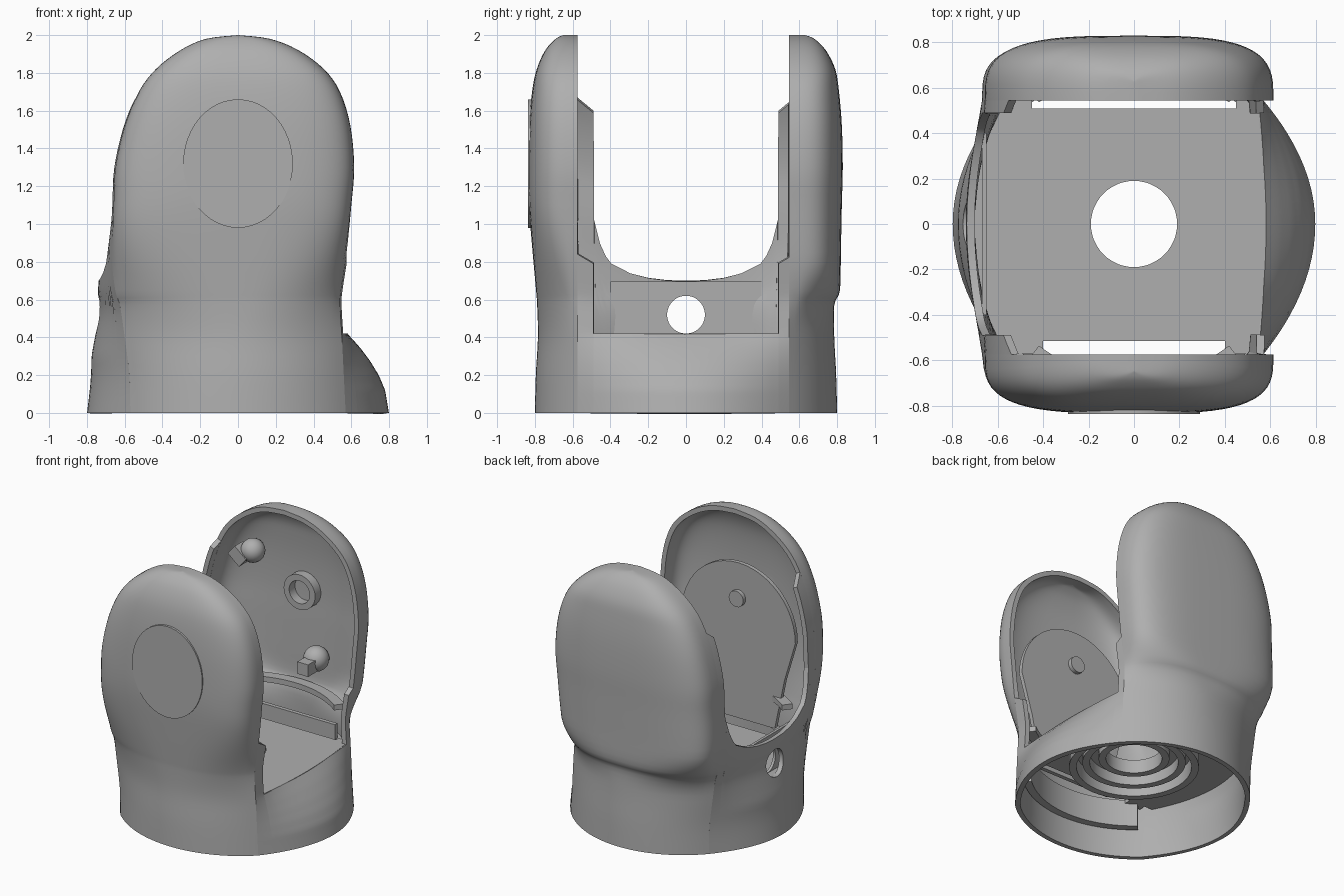
import bpy, bmesh, math
from mathutils import Matrix, Vector

if "Cube" in bpy.data.objects:
    bpy.data.objects.remove(bpy.data.objects["Cube"], do_unlink=True)

grey = bpy.data.materials.new("plain grey")
grey.use_nodes = True
grey.diffuse_color = (0.43, 0.43, 0.43, 1)
grey.node_tree.nodes["Principled BSDF"].inputs["Base Color"].default_value = grey.diffuse_color
parts = []

# Shell key sections: height, right edge, left edge, front depth, back depth
KEYS = [(0, .57, .57, .80, .80), (.2, .56, .575, .795, .795), (.4, .55, .60, .784, .785),
        (.57, .54, .625, .788, .785), (.65, .545, .65, .794, .815), (.85, .575, .67, .812, .82),
        (1.1, .60, .66, .832, .825), (1.3, .615, .65, .835, .83), (1.52, .595, .60, .83, .825),
        (1.7, .54, .525, .815, .81), (1.82, .455, .435, .79, .79), (1.92, .32, .305, .745, .74),
        (1.98, .17, .17, .69, .68), (2, 0, 0, .65, .63)]
RIM = {-1: .575, 1: .545}
SHELL = .035


def lerp_table(table, x, col=1):
    for a, b in zip(table, table[1:]):
        if x <= b[0]:
            return a[col] + (b[col] - a[col]) * (x - a[0]) / (b[0] - a[0])
    return table[-1][col]


def refine(keys, steps=4):
    """Smooth spline through the key sections."""
    rows = []
    for i in range(len(keys) - 1):
        p = [Vector(keys[min(max(i + k, 0), len(keys) - 1)]) for k in (-1, 0, 1, 2)]
        for s in range(steps):
            t = s / steps
            rows.append(p[1] + (p[2] - p[0]) * (t / 2)
                        + (p[0] * 2 - p[1] * 5 + p[2] * 4 - p[3]) * (t * t / 2)
                        + (p[1] * 3 - p[0] - p[2] * 3 + p[3]) * (t ** 3 / 2))
    return rows + [Vector(keys[-1])]


ROWS = refine(KEYS)


def finish(name, bm):
    mesh = bpy.data.meshes.new(name)
    bm.to_mesh(mesh)
    bm.free()
    ob = bpy.data.objects.new(name, mesh)
    bpy.context.collection.objects.link(ob)
    mesh.materials.append(grey)
    parts.append(ob)
    return ob


def bake(ob):
    dg = bpy.context.evaluated_depsgraph_get()
    mesh = bpy.data.meshes.new_from_object(ob.evaluated_get(dg))
    ob.modifiers.clear()
    ob.data = mesh


def loft(name, grid, flip):
    bm = bmesh.new()
    vs = [[bm.verts.new(p) for p in row] for row in grid]
    for a, b in zip(vs, vs[1:]):
        for j in range(len(a) - 1):
            quad = [a[j], a[j + 1], b[j + 1], b[j]]
            bm.faces.new(quad[::-1] if flip else quad)
    bmesh.ops.remove_doubles(bm, verts=bm.verts, dist=0.0005)
    ob = finish(name, bm)
    mod = ob.modifiers.new("shell", 'SOLIDIFY')
    mod.thickness, mod.offset = SHELL, -1
    bake(ob)
    return ob


def extrude(name, pts, depth):
    """Closed polygon pushed along the depth vector."""
    bm = bmesh.new()
    face = bm.faces.new([bm.verts.new(p) for p in pts])
    out = bmesh.ops.extrude_face_region(bm, geom=[face])["geom"]
    bmesh.ops.translate(bm, vec=depth, verts=[v for v in out if isinstance(v, bmesh.types.BMVert)])
    bmesh.ops.recalc_face_normals(bm, faces=bm.faces)
    return finish(name, bm)


def sector(name, sign, r_in, r_out, spread, z, height):
    """Arc-shaped slab centred on the front or back."""
    angles = [math.radians(spread) * (i / 10 - 1) for i in range(21)]
    pts = [(r_out * math.sin(a), sign * r_out * math.cos(a), z) for a in angles]
    pts += [(r_in * math.sin(a), sign * r_in * math.cos(a), z) for a in reversed(angles)]
    return extrude(name, pts, (0, 0, height))


def box(name, centre, size, turn=0):
    bm = bmesh.new()
    m = Matrix.Translation(centre) @ Matrix.Rotation(turn, 4, 'Y') @ Matrix.Diagonal((*size, 1))
    bmesh.ops.create_cube(bm, size=1, matrix=m)
    return finish(name, bm)


def ring(name, centre, r_in, r_out, height, axis='Z', n=48):
    """Square-section ring, or a solid disc when r_in is zero."""
    bm = bmesh.new()
    turn = Matrix.Rotation(math.pi / 2, 4, axis) if axis != 'Z' else Matrix()
    m = Matrix.Translation(centre) @ turn
    h = height / 2
    prof = [(r_in, -h), (r_out, -h), (r_out, h), (r_in, h)]
    loops = [[bm.verts.new(m @ Vector((r * math.cos(a), r * math.sin(a), z))) for r, z in prof]
             for a in (math.tau * i / n for i in range(n))]
    for i in range(n):
        a, b = loops[i], loops[(i + 1) % n]
        for k in range(4):
            bm.faces.new([a[k], b[k], b[(k + 1) % 4], a[(k + 1) % 4]])
    bmesh.ops.remove_doubles(bm, verts=bm.verts, dist=0.0001)
    bmesh.ops.dissolve_degenerate(bm, edges=bm.edges, dist=0.0001)
    bmesh.ops.recalc_face_normals(bm, faces=bm.faces)
    return finish(name, bm)


def dome(name, centre, radius):
    bm = bmesh.new()
    bmesh.ops.create_uvsphere(bm, u_segments=20, v_segments=12, radius=radius,
                              matrix=Matrix.Translation(centre))
    return finish(name, bm)


def cut(ob, centre, radius, axis):
    cutter = ring("cutter", centre, 0, radius, 0.4, axis)
    cutter.hide_render = True
    mod = ob.modifiers.new("hole", 'BOOLEAN')
    mod.object, mod.operation = cutter, 'DIFFERENCE'
    bake(ob)
    parts.remove(cutter)
    bpy.data.objects.remove(cutter, do_unlink=True)


# Two upright arms, circular at the foot and boxier above
def arm(name, sign, col, blend_from, blend_to):
    n, grid, fan = 32, [], math.radians(45)
    for row in ROWS:
        z, right, left = row[:3]
        depth = row[col] - RIM[sign]
        w = min(max((z - blend_from) / (blend_to - blend_from), 0), 1)
        w = w * w * (3 - 2 * w)
        line = []
        for j in range(n + 1):
            t = math.pi * j / n
            c = 0 if j * 2 == n else math.cos(t)
            s = 0 if j in (0, n) else math.sin(t)
            phi = fan * (1 - 2 * j / n)
            x = math.sin(phi) / math.sin(fan) * (1 - w) + math.copysign(abs(c) ** .6, c) * w
            y = (math.cos(phi) - math.cos(fan)) / (1 - math.cos(fan)) * (1 - w) + s ** .6 * w
            line.append((x * (right if x > 0 else left), sign * (RIM[sign] + depth * y),
                         min(max(z, 0), 2)))
        grid.append(line)
    return loft(name, grid, sign < 0)


arm("front_arm", -1, 3, .35, 1.1)
arm("back_arm", 1, 4, .45, .8)

# Side walls joining the arms: low on one side, high U shape on the other
BULGE = {1: [(0, .229), (.12, .215), (.2, .185), (.28, .14), (.35, .09), (.42, .03), (2, .03)],
         -1: [(0, .229), (.3, .19), (.5, .125), (.7, .08), (1, .02), (2, .01)]}
LOW_TOP = [(0, .42), (.5, .42)]
LOW_POST_TOP = [(.49, .79), (.575, .84)]
HIGH_TOP = [(0, .70), (.1, .703), (.2, .715), (.3, .74), (.4, .79), (.45, .86), (.49, 1.02)]
HIGH_POST_TOP = [(.49, 1.6), (.575, 1.67)]


def side_x(sign, y, z):
    edge = lerp_table(ROWS, z, 1 if sign > 0 else 2)
    rim = RIM[1 if y > 0 else -1]
    return sign * (edge + lerp_table(BULGE[sign], z) * (1 - (y / rim) ** 2))


def side_wall(name, sign, ys, top, steps=20):
    grid = []
    for k in range(steps + 1):
        line = []
        for y in ys:
            z = lerp_table(top, abs(y)) * k / steps
            line.append((side_x(sign, y, z), y, z))
        grid.append(line)
    return loft(name, grid, sign < 0)


half = [0, .05, .1, .15, .2, .25, .3, .35, .4, .43, .46, .49]
span = [-y for y in half[:0:-1]] + half
side_wall("low_side_wall", 1, span, LOW_TOP)
high_wall = side_wall("high_side_wall", -1, span, HIGH_TOP)
cut(high_wall, (-.72, 0, .52), .1, 'Y')
for side, top in ((1, LOW_POST_TOP), (-1, HIGH_POST_TOP)):
    side_wall("front_rim_post", side, [-.575, -.53, -.49], top, 32)
    side_wall("back_rim_post", side, [.49, .52, .545], top, 32)

# Flat lining of the high wall
lining = box("wall_lining", (-.66, 0, .55), (.02, .8, .29))
cut(lining, (-.66, 0, .52), .1, 'Y')

# Floor plate with a round centre hole, and shelves beside the slots
ys = [-.515 + i * 1.025 / 20 for i in range(21)]
edge = [(side_x(1, y, .4) - .015, y, .37) for y in ys]
edge += [(side_x(-1, y, .4) + .015, y, .37) for y in reversed(ys)]
floor = extrude("floor_plate", edge, (0, 0, .05))
cut(floor, (0, 0, .4), .19, 'Z')
for sx in (-1, 1):
    box("front_shelf", (sx * .465, -.54, .395), (.13, .06, .045))
    box("back_shelf", (sx * .49, .52, .395), (.08, .05, .045))

# Rings under the floor
ring("outer_socket_ring", (0, 0, .32), .39, .44, .13)
ring("middle_socket_ring", (0, 0, .335), .30, .35, .09)
ring("inner_socket_ring", (0, 0, .35), .19, .24, .06)

# Thickened foot lining and the curved ledge inside each arm
for sign, side in ((-1, "front"), (1, "back")):
    sector(side + "_foot_lining", sign, .70, .755, 42, .2, .2)
    sector(side + "_cavity_ledge", sign, .68, .755, 38, .62, .04)

# Oval cover on the front arm
oval = [(.29 * math.cos(a), -.837, 1.32 + .34 * math.sin(a))
        for a in (math.tau * i / 48 for i in range(48))]
extrude("front_cover", oval, (0, .04, 0))

# Arched panel with a pin inside the front arm
arch = [(-.38, -.65, .8), (-.3, -.65, .42), (.3, -.65, .42), (.38, -.65, .8)]
arch += [(.47 * math.cos(a), -.65, 1.1 + .48 * math.sin(a)) for a in (math.pi * i / 24 for i in range(25))]
extrude("arched_panel", arch, (0, .03, 0))
ring("panel_boss", (0, -.61, 1.32), 0, .06, .04, 'X', 16)

# Bosses, lugs and the low curb inside the back arm
ring("pivot_boss", (0, .76, 1.32), .085, .13, .07, 'X', 32)
dome("upper_lug", (-.36, .69, 1.55), .085)
box("upper_clip", (-.43, .65, 1.52), (.12, .1, .09), .7)
dome("lower_lug", (.15, .71, .87), .09)
box("lower_peg", (.15, .63, .85), (.09, .16, .09))
box("back_curb", (0, .56, .44), (.84, .03, .14))

# Smooth shading with crisp edges
bpy.ops.object.select_all(action='DESELECT')
for ob in parts:
    ob.select_set(True)
bpy.context.view_layer.objects.active = parts[0]
bpy.ops.object.shade_smooth_by_angle(angle=math.radians(35))
